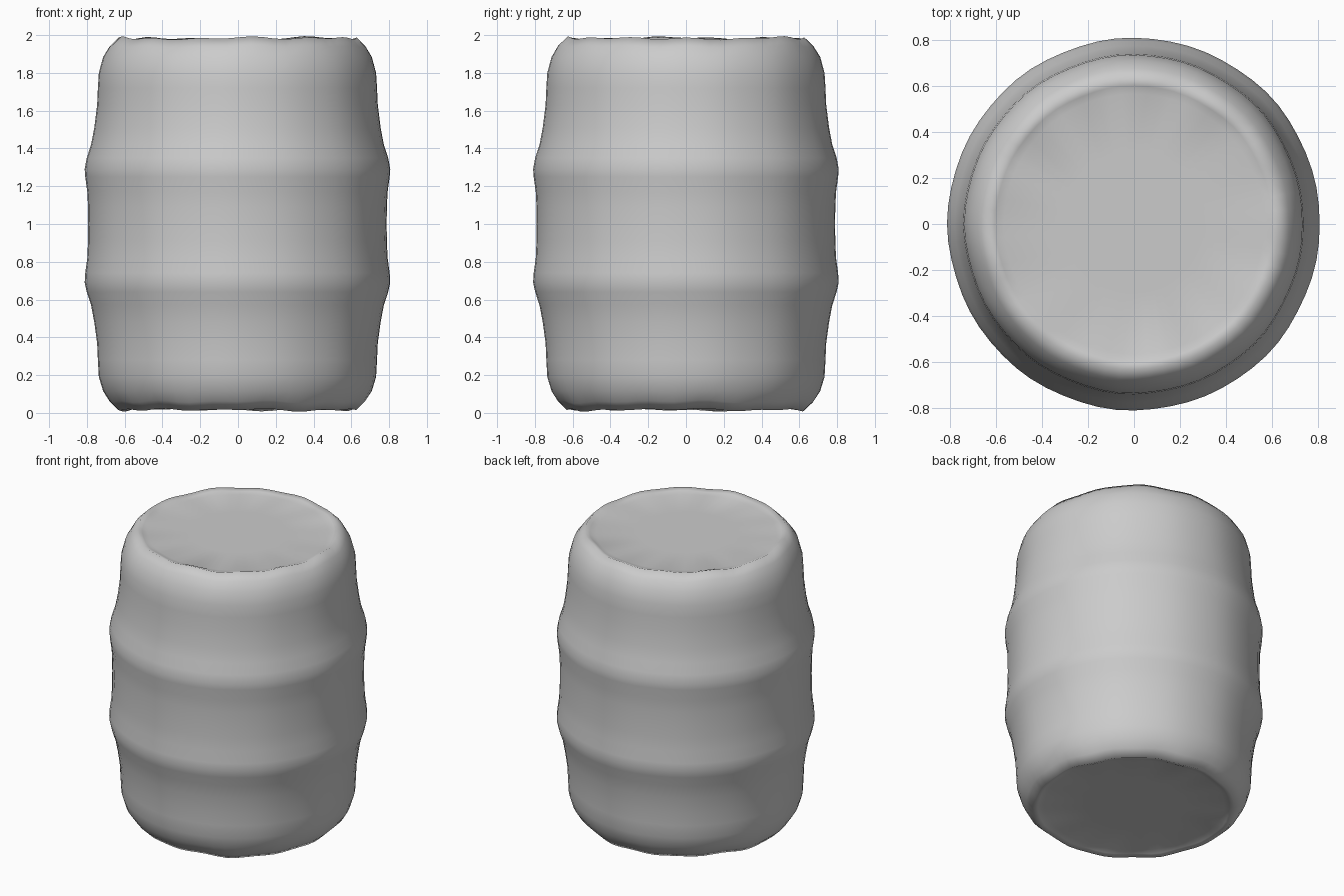
import bpy, bmesh, math, random

if "Cube" in bpy.data.objects:
    bpy.data.objects.remove(bpy.data.objects["Cube"])

random.seed(4)
SEG = 64
BOTTOM, LID = 0.036, 1.964  # slightly sunken ends

# Barrel profile (radius, height): worn end rims, two swollen hoops
profile = [
    (0.30, BOTTOM), (0.565, BOTTOM), (0.60, 0.026), (0.63, 0.016),
    (0.675, 0.06), (0.71, 0.115), (0.733, 0.19), (0.738, 0.28), (0.742, 0.37),
    (0.757, 0.48), (0.774, 0.57), (0.797, 0.64), (0.808, 0.69), (0.805, 0.74),
    (0.794, 0.82), (0.790, 0.91), (0.789, 1.00), (0.790, 1.09), (0.794, 1.17),
    (0.805, 1.25), (0.808, 1.29), (0.797, 1.35), (0.774, 1.42), (0.757, 1.51),
    (0.742, 1.63), (0.738, 1.72), (0.733, 1.80), (0.71, 1.885),
    (0.675, 1.94), (0.63, 1.984), (0.60, 1.974), (0.565, LID), (0.30, LID),
]


def wobble(amp):
    """Smooth periodic unevenness around the barrel."""
    waves = [(k, random.uniform(0, math.tau), random.uniform(0.4, 1) / 3)
             for k in (3, 5, 8, 13)]
    return lambda a: amp * sum(w * math.sin(k * a + p) for k, p, w in waves)


rim_low, rim_high, side = wobble(0.014), wobble(0.014), wobble(0.004)

# Revolve the profile and close both ends
bm = bmesh.new()
rings = []
for r, z in profile:
    ring = []
    for i in range(SEG):
        a = math.tau * i / SEG
        dz = 0
        if 0.57 < r < 0.70:
            dz = rim_low(a) if z < 1 else rim_high(a)
        rr = r + side(a) if r > 0.57 else r
        ring.append(bm.verts.new((rr * math.cos(a), rr * math.sin(a),
                                  min(2.0, max(0.0, z + dz)))))
    rings.append(ring)
for lo, hi in zip(rings, rings[1:]):
    for i in range(SEG):
        j = (i + 1) % SEG
        bm.faces.new((lo[i], lo[j], hi[j], hi[i]))
for ring, z in ((rings[0], BOTTOM), (rings[-1], LID)):
    c = bm.verts.new((0, 0, z))
    for i in range(SEG):
        bm.faces.new((ring[i], ring[(i + 1) % SEG], c))
bmesh.ops.recalc_face_normals(bm, faces=bm.faces)

mesh = bpy.data.meshes.new("barrel")
bm.to_mesh(mesh)
bm.free()
barrel = bpy.data.objects.new("barrel", mesh)
bpy.context.collection.objects.link(barrel)
bpy.context.view_layer.objects.active = barrel
barrel.select_set(True)
bpy.ops.object.shade_smooth_by_angle(angle=math.radians(75))
